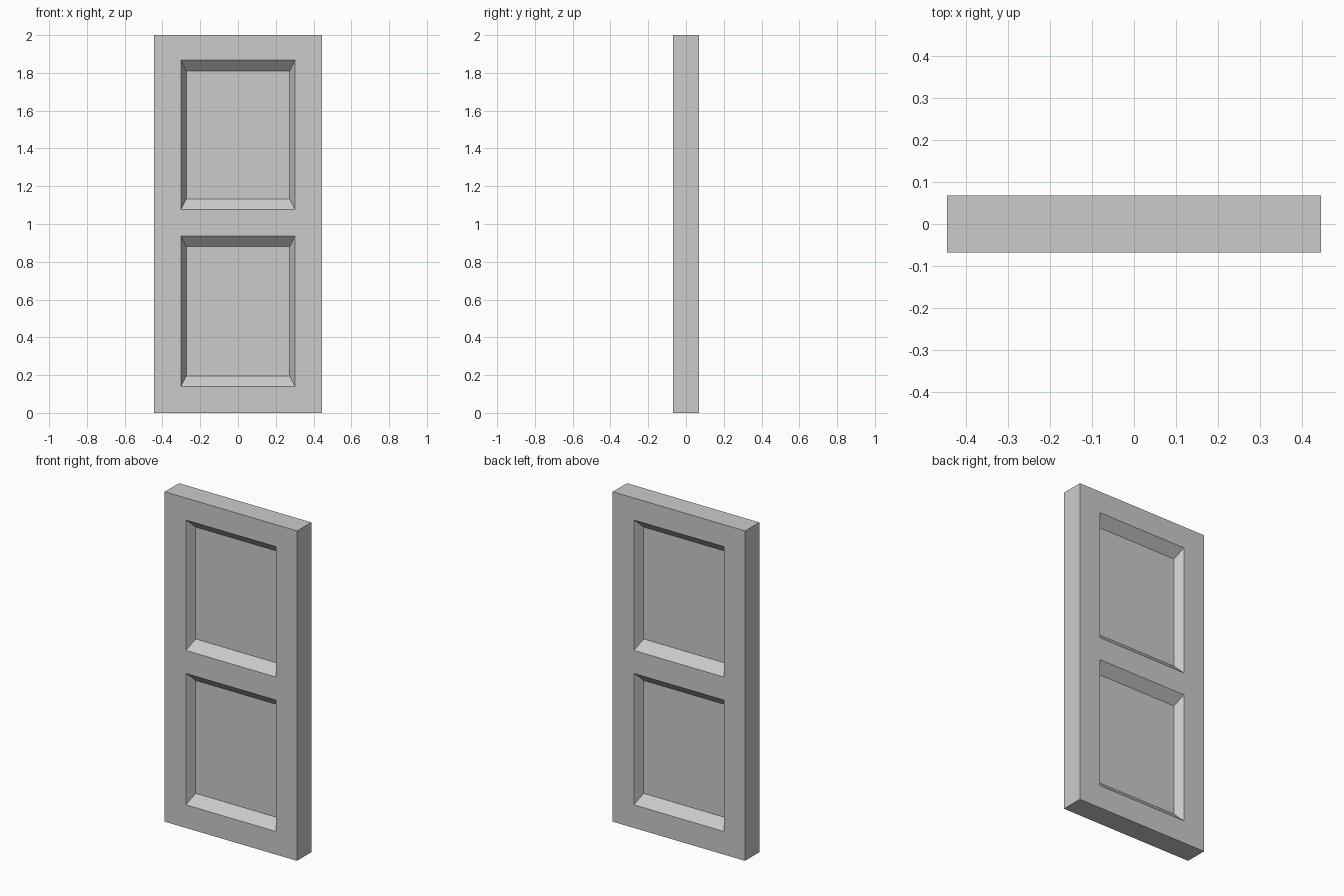
import bpy, bmesh
from mathutils import Matrix, Vector

if "Cube" in bpy.data.objects:
    bpy.data.objects.remove(bpy.data.objects["Cube"])

W, T, H = 0.888, 0.136, 2.0          # door slab size
PANEL_X = 0.302                      # half width of panel opening
PANELS = [(0.14, 0.937), (1.076, 1.867)]   # panel openings in z
BEVEL_X, BEVEL_Z, DEPTH = 0.04, 0.068, 0.054

# Solid slab
bm = bmesh.new()
bmesh.ops.create_cube(bm, size=1.0, matrix=Matrix.Translation((0, 0, H / 2))
                      @ Matrix.Diagonal((W, T, H, 1)))


def cut(point, normal):
    geom = bm.verts[:] + bm.edges[:] + bm.faces[:]
    bmesh.ops.bisect_plane(bm, geom=geom, plane_co=point, plane_no=normal)


# Stile and rail lines
for x in (-PANEL_X, PANEL_X):
    cut((x, 0, 0), (1, 0, 0))
for z in [v for p in PANELS for v in p]:
    cut((0, 0, z), (0, 0, 1))


def is_panel(face):
    c = face.calc_center_median()
    return (abs(face.normal.y) > 0.9 and abs(c.x) < 0.1
            and any(a < c.z < b for a, b in PANELS))


# Sunken panels with sloped borders, front and back
bm.normal_update()
panels = [f for f in bm.faces if is_panel(f)]
bmesh.ops.inset_individual(bm, faces=panels, thickness=BEVEL_X)
for f in panels:
    c = f.calc_center_median()
    side = 1 if c.y > 0 else -1
    for v in f.verts:
        up = 1 if v.co.z > c.z else -1
        v.co += Vector((0, -side * DEPTH, -up * (BEVEL_Z - BEVEL_X)))

bmesh.ops.recalc_face_normals(bm, faces=bm.faces[:])
mesh = bpy.data.meshes.new("panel_door")
bm.to_mesh(mesh)
bm.free()
bpy.context.collection.objects.link(bpy.data.objects.new("panel_door", mesh))
